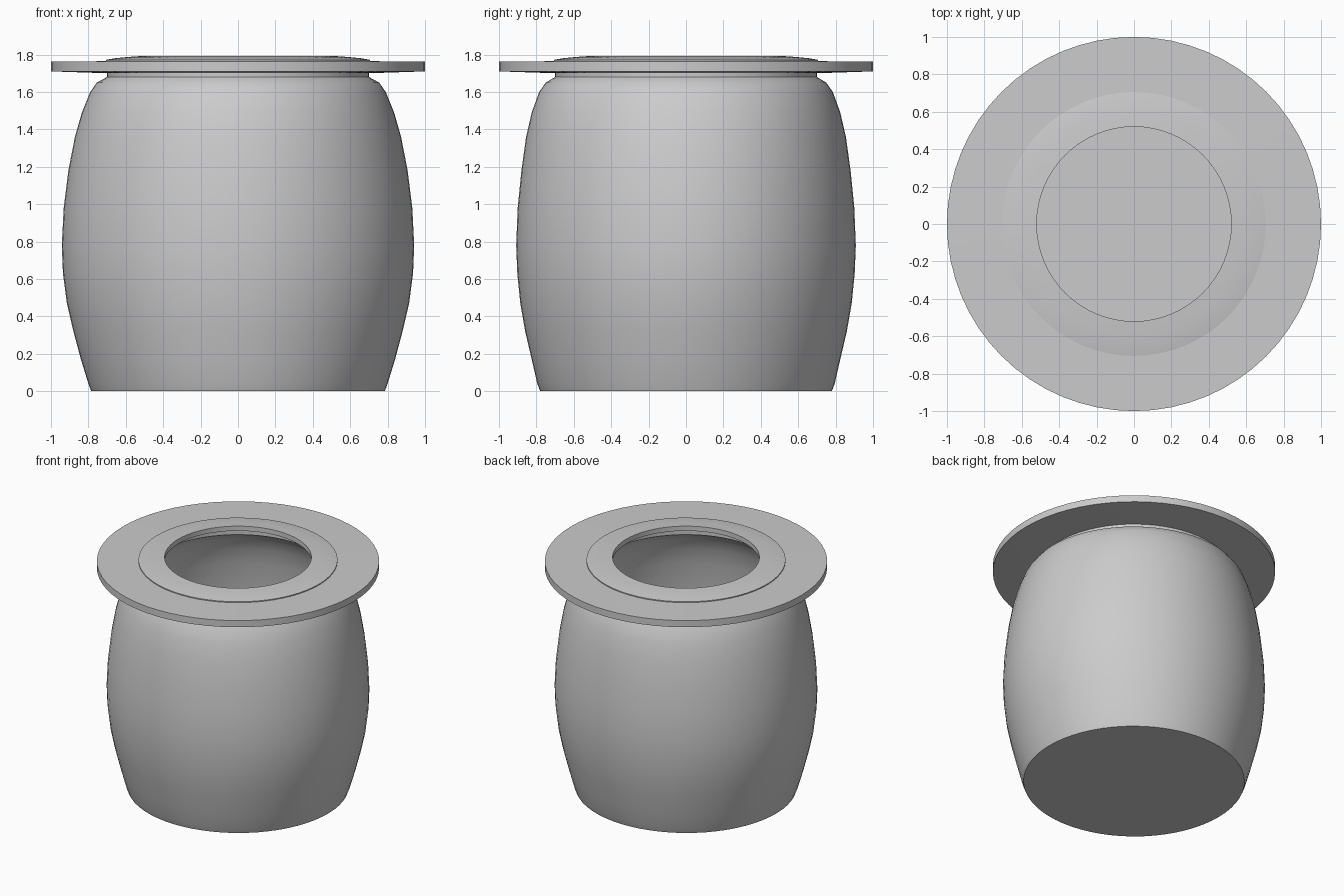
import bpy, bmesh, math

if "Cube" in bpy.data.objects:
    bpy.data.objects.remove(bpy.data.objects["Cube"])

SIDES = 64


def lathe(name, profile, closed=False):
    """Spin (rx, ry, z) points around z; a zero radius makes a pole."""
    bm = bmesh.new()
    rings = []
    for rx, ry, z in profile:
        if rx == 0:
            rings.append([bm.verts.new((0, 0, z))])
            continue
        rings.append([bm.verts.new((rx * math.cos(2 * math.pi * i / SIDES),
                                    ry * math.sin(2 * math.pi * i / SIDES), z))
                      for i in range(SIDES)])
    pairs = list(zip(rings, rings[1:]))
    if closed:
        pairs.append((rings[-1], rings[0]))
    for a, b in pairs:
        for i in range(SIDES):
            j = (i + 1) % SIDES
            if len(a) == 1:
                bm.faces.new((a[0], b[j], b[i]))
            elif len(b) == 1:
                bm.faces.new((a[i], a[j], b[0]))
            else:
                bm.faces.new((a[i], a[j], b[j], b[i]))
    bmesh.ops.recalc_face_normals(bm, faces=bm.faces)
    mesh = bpy.data.meshes.new(name)
    bm.to_mesh(mesh)
    bm.free()
    ob = bpy.data.objects.new(name, mesh)
    bpy.context.collection.objects.link(ob)
    bpy.ops.object.select_all(action='DESELECT')
    ob.select_set(True)
    bpy.context.view_layer.objects.active = ob
    bpy.ops.object.shade_smooth_by_angle(angle=math.radians(30))
    return ob


# Barrel body: hollow shell, slightly wider in x than in y
outer = [(0.785, 0.78, 0.0), (0.80, 0.795, 0.04), (0.84, 0.825, 0.17),
         (0.88, 0.86, 0.32), (0.915, 0.886, 0.47), (0.936, 0.902, 0.63),
         (0.942, 0.908, 0.78), (0.932, 0.90, 0.98), (0.907, 0.88, 1.18),
         (0.872, 0.855, 1.36), (0.835, 0.825, 1.49), (0.79, 0.785, 1.60),
         (0.755, 0.75, 1.65), (0.70, 0.70, 1.68), (0.70, 0.70, 1.72)]
T = 0.04
inner = [(rx - T, ry - T, max(z, T) - (0.02 if 1.5 < z < 1.7 else 0))
         for rx, ry, z in reversed(outer) if z != 0.04]
lathe("pot_body", [(0, 0, 0)] + outer + inner + [(0, 0, T)])

# Wide flat brim
brim = [(0.66, 1.70), (0.70, 1.70), (1.0, 1.71), (1.0, 1.762), (0.66, 1.765)]
lathe("brim", [(r, r, z) for r, z in brim], closed=True)

# Raised collar around the mouth
collar = [(0.52, 1.755), (0.67, 1.745), (0.705, 1.75), (0.705, 1.772),
          (0.66, 1.780), (0.59, 1.787), (0.52, 1.792)]
lathe("mouth_collar", [(r, r, z) for r, z in collar], closed=True)
